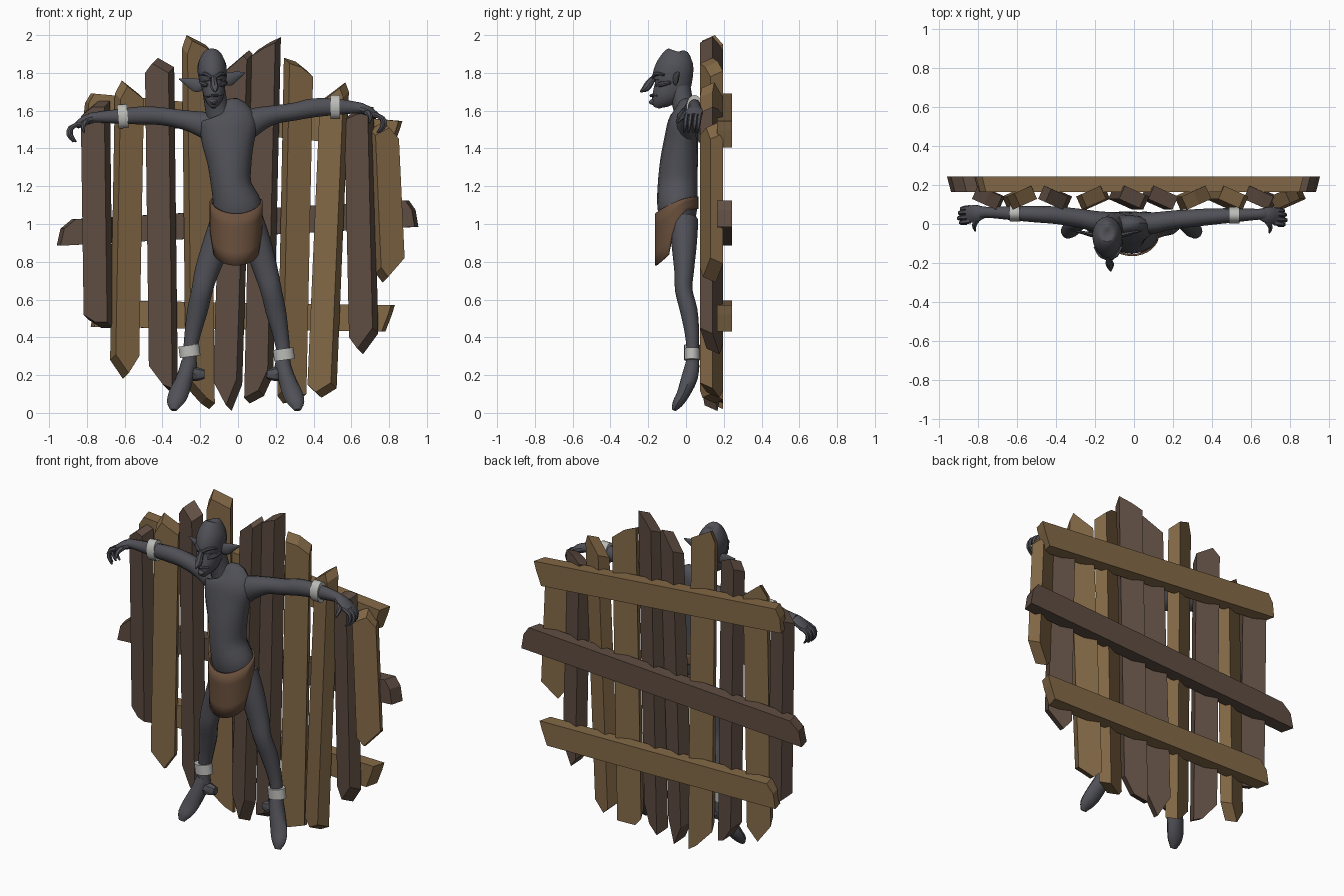
import bpy, bmesh, math
from mathutils import Vector as V


def material(name, c):
    m = bpy.data.materials.new(name)
    m.diffuse_color = (*c, 1)
    return m


SKIN = material("grey skin", (0.080, 0.081, 0.095))
LIGHT = material("light wood", (0.23, 0.142, 0.063))
DARK = material("dark wood", (0.115, 0.075, 0.055))
CLOTH = material("brown cloth", (0.145, 0.08, 0.046))
METAL = material("pale metal", (0.50, 0.50, 0.48))


def finish(name, bm, mat, smooth=False):
    bmesh.ops.recalc_face_normals(bm, faces=bm.faces)
    me = bpy.data.meshes.new(name)
    bm.to_mesh(me)
    bm.free()
    me.materials.append(mat)
    ob = bpy.data.objects.new(name, me)
    bpy.context.collection.objects.link(ob)
    if smooth:
        bpy.ops.object.select_all(action='DESELECT')
        ob.select_set(True)
        bpy.context.view_layer.objects.active = ob
        bpy.ops.object.shade_smooth_by_angle(angle=math.radians(40))
    return ob


def prism(name, front, back, mat):
    """Solid between two outlines with the same number of points."""
    bm = bmesh.new()
    f = [bm.verts.new(p) for p in front]
    b = [bm.verts.new(p) for p in back]
    bm.faces.new(f)
    bm.faces.new(b)
    for i in range(len(f)):
        j = (i + 1) % len(f)
        bm.faces.new((f[i], f[j], b[j], b[i]))
    return finish(name, bm, mat)


def catmull(k, steps):
    """Smooth the rows of numbers in k."""
    out = []
    for i in range(len(k) - 1):
        a, b, c, d = k[max(i - 1, 0)], k[i], k[i + 1], k[min(i + 2, len(k) - 1)]
        for s in range(steps):
            t = s / steps
            out.append([0.5 * (2 * q + (r - p) * t + (2 * p - 5 * q + 4 * r - w) * t * t
                               + (3 * q - p - 3 * r + w) * t ** 3)
                        for p, q, r, w in zip(a, b, c, d)])
    return out + [list(k[-1])]


def tube(name, keys, ref, mat=SKIN, sides=12, steps=3):
    """Loft of ellipses; key = x, y, z, radius along ref, radius across."""
    keys = catmull(keys, steps)
    pts = [V(k[:3]) for k in keys]
    bm = bmesh.new()
    rings = []
    for i, k in enumerate(keys):
        t = (pts[min(i + 1, len(pts) - 1)] - pts[max(i - 1, 0)]).normalized()
        u = V(ref) - t * t.dot(V(ref))
        u.normalize()
        w = t.cross(u)
        rings.append([bm.verts.new(pts[i] + u * max(k[3], .003) * math.cos(a) + w * max(k[4], .003) * math.sin(a))
                      for a in (2 * math.pi * j / sides for j in range(sides))])
    for r, s in zip(rings, rings[1:]):
        for j in range(sides):
            n = (j + 1) % sides
            bm.faces.new((r[j], r[n], s[n], s[j]))
    bm.faces.new(rings[0])
    bm.faces.new(rings[-1])
    return finish(name, bm, mat, True)


X, Y, Z = (1, 0, 0), (0, 1, 0), (0, 0, 1)

# Upright planks: x top, x bottom, bottom z (left, tip, right), top z (left, tip, right), tip sides, tilt sign
planks = [
    (-.755, -.74, .49, .45, .45, 1.60, 1.65, 1.65, 0, 0, -1, DARK),
    (-.575, -.60, .28, .18, .27, 1.69, 1.76, 1.69, .1, -.4, 1, LIGHT),
    (-.415, -.395, .22, .12, .10, 1.83, 1.88, 1.83, .2, -.4, -1, DARK),
    (-.22, -.20, .14, .05, .02, 1.93, 2.0, 1.95, .3, -.6, 1, LIGHT),
    (.0, -.055, .14, .01, .15, 1.83, 1.92, 1.90, .1, .7, -1, DARK),
    (.15, .11, .05, .09, .20, 1.92, 1.96, 1.99, .2, 0, -1, DARK),
    (.32, .285, .09, .05, .07, 1.88, 1.86, 1.81, -.5, 0, 1, LIGHT),
    (.51, .445, .12, .08, .13, 1.67, 1.75, 1.70, -.3, .7, -1, LIGHT),
    (.64, .665, .37, .31, .42, 1.58, 1.61, 1.62, -.3, 0, -1, DARK),
    (.775, .805, .74, .69, .79, 1.50, 1.54, 1.48, -.4, .2, 1, LIGHT)]
for i, (xt, xb, b0, b1, b2, t0, t1, t2, sb, st, sg, mat) in enumerate(planks):
    ang, hw, ht = math.radians(24) * sg, .068, .037
    outl = []
    for n, cut in ((-ht, .03), (ht, 0)):     # front face stops short: worn ends
        row = []
        for u, z, cx, d in ((-1, b0, xb, cut), (sb, b1, xb, cut), (1, b2, xb, cut),
                            (1, t2, xt, -cut), (st, t1, xt, -cut), (-1, t0, xt, -cut)):
            row.append((cx + u * hw * math.cos(ang) - n * math.sin(ang),
                        .135 + u * hw * math.sin(ang) + n * math.cos(ang), z + d))
        outl.append(row)
    prism(f"upright_plank_{i + 1}", *outl, mat)

# Cross battens on the back: left end x and z, right end x and z, end skews
for name, x0, z0, x1, z1, sl, sr, mat in (("top", -.82, 1.62, .87, 1.475, .02, -.05, LIGHT),
                                          ("middle", -.96, .955, .955, 1.055, .04, .05, DARK),
                                          ("bottom", -.78, .525, .83, .50, .03, -.05, LIGHT)):
    h = .07
    rows = []
    for y, c in ((.165, .02), (.243, 0)):
        rows.append([(x0 + c, y, z0 - h), (x1 + min(sr, 0) - c, y, z1 - h), (x1 - abs(sr) * .3 - c, y, z1 + .02),
                     (x1 - max(sr, 0) - c, y, z1 + h), (x0 + sl * 2 + c, y, z0 + h), (x0 + sl * .5 + c, y, z0 + .02)])
    prism(f"{name}_batten", *rows, mat)

# Torso and neck
tube("torso", [(0, -.03, .91, .05, .04), (0, -.035, .98, .10, .075), (0, -.045, 1.08, .13, .105),
               (-.035, -.045, 1.2, .107, .105), (-.045, -.037, 1.33, .118, .1), (-.053, -.025, 1.45, .142, .09),
               (-.05, -.02, 1.54, .15, .075), (-.06, -.008, 1.585, .115, .055), (-.09, -.005, 1.61, .06, .04)],
     X, sides=16)
tube("neck", [(-.085, 0, 1.53, .085, .06), (-.11, -.01, 1.6, .063, .055), (-.13, -.035, 1.72, .06, .06)], X)

# Head, long and pointed at the chin
tube("head", [(-.13, -.155, 1.615, .012, .015), (-.13, -.145, 1.64, .033, .042), (-.128, -.115, 1.68, .053, .07),
              (-.13, -.078, 1.73, .063, .098), (-.135, -.07, 1.785, .075, .106), (-.138, -.055, 1.84, .076, .098),
              (-.138, -.04, 1.885, .058, .08), (-.138, -.03, 1.908, .035, .055), (-.138, -.03, 1.915, .005, .008)],
     X, sides=16)
tube("nose", [(-.13, -.16, 1.785, .012, .012), (-.127, -.19, 1.75, .018, .02), (-.123, -.212, 1.72, .021, .02),
              (-.12, -.243, 1.70, .004, .004)], X, sides=8)
tube("chin", [(-.13, -.14, 1.655, .03, .025), (-.129, -.17, 1.648, .022, .02), (-.128, -.195, 1.643, .007, .007)],
     X, sides=8)
tube("lips", [(-.165, -.15, 1.675, .006, .01), (-.128, -.18, 1.68, .009, .014), (-.092, -.15, 1.68, .006, .01)],
     Z, sides=8)
for s, side in ((-1, "left"), (1, "right")):
    tube(f"{side}_brow", [(-.132 + s * .01, -.175, 1.775, .009, .01), (-.132 + s * .04, -.158, 1.795, .011, .012),
                          (-.132 + s * .068, -.115, 1.79, .006, .008)], Z, sides=8)
    tube(f"{side}_cheek", [(-.13 + s * .03, -.155, 1.735, .008, .01), (-.13 + s * .05, -.13, 1.74, .014, .014),
                           (-.13 + s * .065, -.08, 1.75, .008, .01)], Z, sides=8)
    zb = 1.755 + s * .017
    tube(f"{side}_ear", [(-.133 + s * .055, -.06, zb - .01, .022, .012), (-.133 + s * .085, -.055, zb - .005, .036, .012),
                         (-.135 + s * .125, -.045, zb + .012, .024, .009), (-.137 + s * .175, -.035, zb + .03, .003, .003)],
         Z, sides=8)

# Arms
tube("left_arm", [(-.08, 0, 1.49, .09, .06), (-.18, .01, 1.525, .07, .055), (-.28, .03, 1.55, .052, .048),
                  (-.40, .045, 1.57, .047, .045), (-.5, .05, 1.575, .048, .042), (-.62, .055, 1.57, .04, .036),
                  (-.75, .06, 1.565, .028, .028), (-.79, .06, 1.56, .027, .033)], Z)
tube("right_arm", [(0, 0, 1.50, .09, .06), (.1, .005, 1.55, .068, .055), (.19, .02, 1.578, .05, .048),
                   (.3, .03, 1.595, .047, .045), (.4, .038, 1.615, .05, .042), (.52, .045, 1.62, .043, .036),
                   (.64, .05, 1.615, .029, .028), (.67, .05, 1.605, .027, .033)], Z)

# Drooping hands: wrist position and outward direction
for side, s, wx, wy, wz in (("left", -1, .77, .06, 1.56), ("right", 1, .65, .05, 1.61)):
    def at(o, y, d):
        return (s * (wx + o), wy + y, wz + d)
    tube(f"{side}_palm", [(*at(0, 0, 0), .026, .03), (*at(.04, -.005, -.012), .026, .045),
                          (*at(.085, -.01, -.04), .018, .045)], Z, sides=10)
    for i, (y, r) in enumerate(((-.045, .075), (-.022, .09), (.005, .085), (.025, .07))):
        tube(f"{side}_finger_{i + 1}", [(*at(.07, y, -.03), .013, .013), (*at(.07 + r * .55, y - .005, -.05), .012, .012),
                                        (*at(.06 + r * .75, y - .01, -.09), .011, .011),
                                        (*at(.03 + r * .8, y - .015, -.125), .005, .005)], Y, sides=6, steps=2)
    tube(f"{side}_thumb", [(*at(.03, -.03, -.015), .017, .017), (*at(.05, -.065, -.04), .013, .013),
                           (*at(.045, -.095, -.075), .005, .005)], Z, sides=6)

# Legs and hanging feet
tube("left_leg", [(-.06, -.015, 1.02, .085, .08), (-.11, -.01, .9, .075, .068), (-.165, -.01, .75, .064, .052),
                  (-.19, -.012, .65, .056, .046), (-.215, .015, .54, .054, .046), (-.24, .032, .42, .043, .038),
                  (-.255, .035, .32, .036, .032), (-.258, .035, .24, .042, .036)], X)
tube("right_leg", [(.05, -.015, 1.02, .085, .08), (.1, -.01, .9, .075, .068), (.148, -.01, .75, .064, .052),
                   (.175, -.012, .65, .056, .046), (.2, .015, .54, .054, .046), (.225, .032, .42, .043, .038),
                   (.24, .035, .32, .036, .032), (.235, .035, .24, .042, .036)], X)
for side, s, ax in (("left", -1, .26), ("right", 1, .235)):
    tube(f"{side}_foot", [(s * ax, .035, .27, .04, .036), (s * (ax + .02), .02, .19, .045, .045),
                          (s * (ax + .055), -.015, .10, .052, .035), (s * (ax + .075), -.045, .05, .042, .028),
                          (s * (ax + .08), -.065, .015, .018, .012)], X, sides=10)
    tube(f"{side}_heel", [(s * ax, .03, .21, .04, .036), (s * (ax - .045), .035, .205, .036, .032),
                          (s * (ax - .083), .035, .205, .024, .022)], Z, sides=8)

# Shackles on wrists and ankles
for name, p, d, r, ref in (("left_wrist", (-.61, .055, 1.57), (.026, .0, .002), (.063, .043), Z),
                           ("right_wrist", (.515, .045, 1.62), (.026, 0, 0), (.063, .043), Z),
                           ("left_ankle", (-.257, .032, .328), (-.004, 0, .03), (.055, .042), X),
                           ("right_ankle", (.243, .032, .31), (-.004, 0, .03), (.055, .042), X)):
    tube(f"{name}_shackle", [(*(V(p) - V(d)), *r), (*(V(p) + V(d)), *r)], ref, METAL, 16, 1)

# Loincloth: band rising to the back, with a curved flap hanging in front
bm = bmesh.new()
N, rows = 32, []
for j in range(5):
    row = []
    for i in range(N):
        a = 2 * math.pi * i / N
        f = abs((a + math.pi) % (2 * math.pi) - math.pi)      # angle from the front
        top = 1.10 - .045 * math.cos(a) + .02 * math.sin(a) ** 2
        low = .78 + .05 * (f / 1.1) ** 2 if f < 1.2 else top - .065 - .12 * max(0, 1 - (f - 1.2) / .8)
        g = 1.0 - .08 * (j / 4) * (f < 1.2)
        row.append(bm.verts.new((-.01 - .14 * g * math.sin(a), -.05 - .115 * math.cos(a), top + (low - top) * j / 4)))
    rows.append(row)
for r, q in zip(rows, rows[1:]):
    for i in range(N):
        n = (i + 1) % N
        bm.faces.new((r[i], r[n], q[n], q[i]))
cloth = finish("loincloth", bm, CLOTH, True)
sol = cloth.modifiers.new("thickness", 'SOLIDIFY')
sol.thickness = .01
